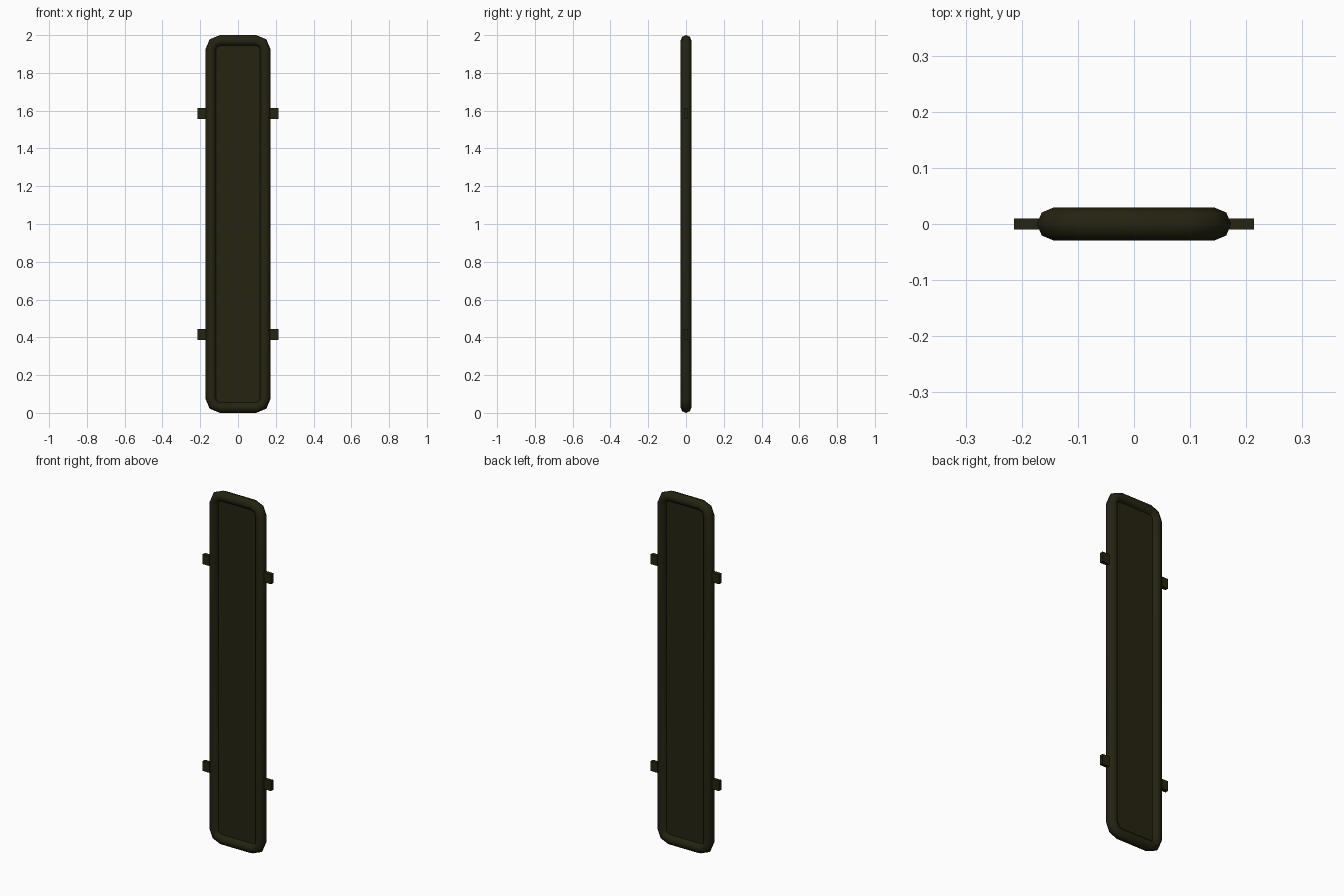
import bpy, bmesh, math

if "Cube" in bpy.data.objects:
    bpy.data.objects.remove(bpy.data.objects["Cube"])

R = 0.029            # frame tube radius
X, H = 0.144, 2.0    # tube centre line half width, total height
CORNER = 0.048       # centre line corner radius

olive = bpy.data.materials.new("dark_olive")
olive.diffuse_color = (0.018, 0.017, 0.0055, 1)
olive.use_nodes = True
olive.node_tree.nodes["Principled BSDF"].inputs["Base Color"].default_value = olive.diffuse_color


def corner_path():
    """Rounded rectangle in x, z with two segments at each corner."""
    z0, z1 = R, H - R
    pts = []
    for cx, cz, start in ((X - CORNER, z1 - CORNER, 0), (CORNER - X, z1 - CORNER, 90),
                          (CORNER - X, z0 + CORNER, 180), (X - CORNER, z0 + CORNER, 270)):
        for i in range(3):
            a = math.radians(start + 45 * i)
            pts.append((cx, cz, a))
    return pts


def make_object(name, bm):
    bmesh.ops.recalc_face_normals(bm, faces=bm.faces)
    mesh = bpy.data.meshes.new(name)
    bm.to_mesh(mesh)
    bm.free()
    mesh.materials.append(olive)
    ob = bpy.data.objects.new(name, mesh)
    bpy.context.collection.objects.link(ob)
    return ob


def box(name, size, loc):
    bm = bmesh.new()
    bmesh.ops.create_cube(bm, size=1)
    bmesh.ops.scale(bm, vec=size, verts=bm.verts)
    bmesh.ops.translate(bm, vec=loc, verts=bm.verts)
    return make_object(name, bm)


# Frame: eight-sided tube swept round the rounded rectangle
bm = bmesh.new()
rings = []
for cx, cz, a in corner_path():
    ring = []
    for k in range(8):
        t = math.tau * k / 8
        d = CORNER + R * math.cos(t)
        ring.append(bm.verts.new((cx + d * math.cos(a), R * math.sin(t), cz + d * math.sin(a))))
    rings.append(ring)
for i, ring in enumerate(rings):
    nxt = rings[(i + 1) % len(rings)]
    for k in range(8):
        j = (k + 1) % 8
        bm.faces.new((ring[k], nxt[k], nxt[j], ring[j]))
frame = make_object("frame", bm)
for p in frame.data.polygons:
    p.use_smooth = True

# Panel: thin sheet whose edge is buried in the frame tube
bm = bmesh.new()
loop = [(cx + CORNER * math.cos(a), cz + CORNER * math.sin(a)) for cx, cz, a in corner_path()]
face = bm.faces.new([bm.verts.new((x, -0.005, z)) for x, z in loop])
ext = bmesh.ops.extrude_face_region(bm, geom=[face], use_keep_orig=True)
bmesh.ops.translate(bm, vec=(0, 0.01, 0),
                    verts=[v for v in ext["geom"] if isinstance(v, bmesh.types.BMVert)])
make_object("panel", bm)

# Side tabs: two on each side
for side, sx in (("left", -1), ("right", 1)):
    for level, z in (("lower", 0.415), ("upper", 1.585)):
        box(f"{level}_{side}_tab", (0.062, 0.02, 0.056), (sx * 0.183, 0, z))
